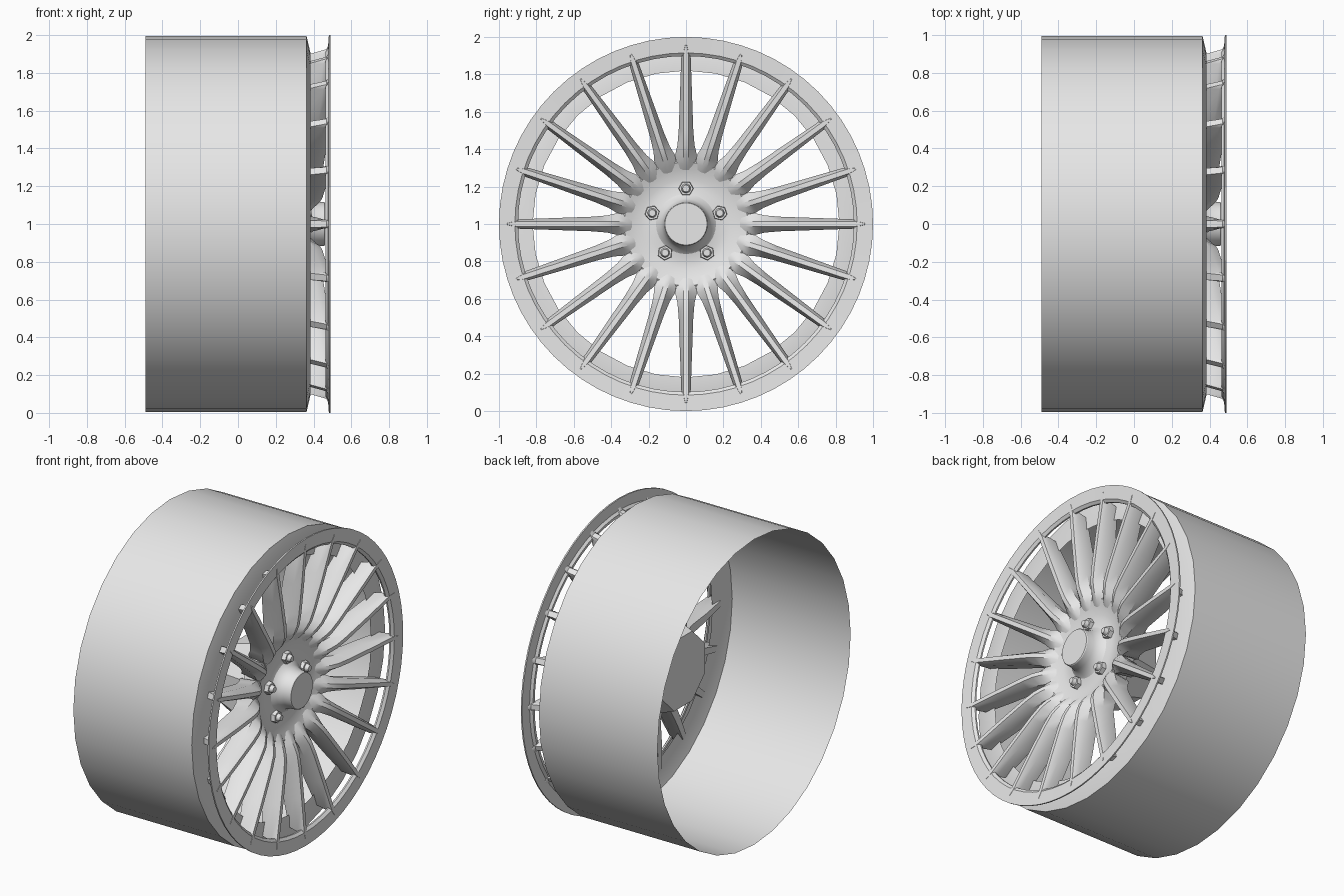
import bpy
import bmesh
import math
from mathutils import Matrix, Vector

cube = bpy.data.objects.get("Cube")
if cube:
    bpy.data.objects.remove(cube)

AXIS = Vector((0, 0, 1))  # wheel axle runs along x at this height

metal = bpy.data.materials.new("satin_grey_metal")
metal.use_nodes = True
metal.diffuse_color = (0.8, 0.8, 0.8, 1)
metal.node_tree.nodes["Principled BSDF"].inputs["Base Color"].default_value = (0.8, 0.8, 0.8, 1)


def finish(name, bm, angle=30):
    """Turn a bmesh into a placed, shaded object."""
    bmesh.ops.recalc_face_normals(bm, faces=bm.faces)
    mesh = bpy.data.meshes.new(name)
    bm.to_mesh(mesh)
    bm.free()
    mesh.materials.append(metal)
    obj = bpy.data.objects.new(name, mesh)
    bpy.context.collection.objects.link(obj)
    obj.location = AXIS
    bpy.ops.object.select_all(action='DESELECT')
    obj.select_set(True)
    bpy.context.view_layer.objects.active = obj
    bpy.ops.object.shade_smooth_by_angle(angle=math.radians(angle))
    return obj


def lathe(name, profile, sides, phase=0.0, closed=False):
    """Revolve (x, radius) points about the axle."""
    bm = bmesh.new()
    turn = Matrix.Rotation(phase, 3, 'X')
    verts = [bm.verts.new(turn @ Vector((x, 0, r))) for x, r in profile]
    edges = [bm.edges.new(pair) for pair in zip(verts, verts[1:])]
    if closed:
        edges.append(bm.edges.new((verts[-1], verts[0])))
    bmesh.ops.spin(bm, geom=verts + edges, cent=(0, 0, 0), axis=(1, 0, 0),
                   angle=2 * math.pi, steps=sides)
    bmesh.ops.remove_doubles(bm, verts=bm.verts, dist=0.0005)
    return finish(name, bm)


def repeat(obj, count):
    """Copy an object round the axle, sharing its mesh."""
    base = obj.name
    for i in range(1, count):
        copy = obj.copy()
        copy.name = f"{base}_{i + 1}"
        copy.rotation_euler.x = 2 * math.pi * i / count
        bpy.context.collection.objects.link(copy)


# Open-backed barrel with its inward front flange
lathe("barrel", [(-0.49, 0.995), (0.363, 0.995), (0.385, 0.9), (0.385, 0.82)], 32)

# Thin outer lip, held clear of the barrel by the spokes
lathe("outer_lip", [(0.49, 1.0), (0.481, 1.0), (0.476, 0.93), (0.462, 0.915),
                    (0.462, 0.898), (0.472, 0.898), (0.486, 0.915)], 64, closed=True)

# Dished hub face with raised centre cap
lathe("hub_dish", [(0.46, 0), (0.46, 0.112), (0.455, 0.116), (0.41, 0.12),
                   (0.37, 0.135), (0.348, 0.16), (0.34, 0.2), (0.342, 0.24),
                   (0.355, 0.29), (0.37, 0.33), (0.355, 0.355), (0.26, 0.345)], 60)

# Faceted mounting cone behind the hub
lathe("hub_back", [(0.02, 0), (0.02, 0.245), (0.27, 0.335), (0.27, 0)], 8,
      phase=math.pi / 8)

# Blade spoke: radius, ridge x, shoulder x, back x, half width
SECTIONS = [
    (0.28, 0.348, 0.342, 0.24, 0.044),
    (0.32, 0.382, 0.362, 0.24, 0.051),
    (0.37, 0.415, 0.370, 0.25, 0.058),
    (0.42, 0.435, 0.378, 0.28, 0.046),
    (0.50, 0.448, 0.395, 0.31, 0.039),
    (0.70, 0.468, 0.425, 0.34, 0.032),
    (0.90, 0.485, 0.450, 0.38, 0.025),
    (0.925, 0.488, 0.470, 0.468, 0.022),
    (0.96, 0.490, 0.486, 0.484, 0.004),
]
bm = bmesh.new()
rings = []
for r, ridge, shoulder, back, w in SECTIONS:
    top = min(0.013, w * 0.5)
    half = [(ridge, top), (shoulder, w), (back, w * 0.75)]
    outline = half + [(x, -y) for x, y in reversed(half)]
    rings.append([bm.verts.new((x, y, r)) for x, y in outline])
for a, b in zip(rings, rings[1:]):
    for i in range(len(a)):
        j = (i + 1) % len(a)
        bm.faces.new((a[i], a[j], b[j], b[i]))
bm.faces.new(rings[0])
bm.faces.new(rings[-1])
repeat(finish("spoke", bm, 35), 20)

# Hexagonal lug nuts with rounded tips
bm = bmesh.new()
for radius, start, end, sides, tip in ((0.042, 0.33, 0.368, 6, 0.038),
                                       (0.027, 0.36, 0.392, 16, 0.018)):
    place = Matrix.Translation(((start + end) / 2, 0, 0.19)) @ Matrix.Rotation(math.pi / 2, 4, 'Y')
    bmesh.ops.create_cone(bm, cap_ends=True, segments=sides, radius1=radius,
                          radius2=tip, depth=end - start, matrix=place)
repeat(finish("lug_nut", bm), 5)
